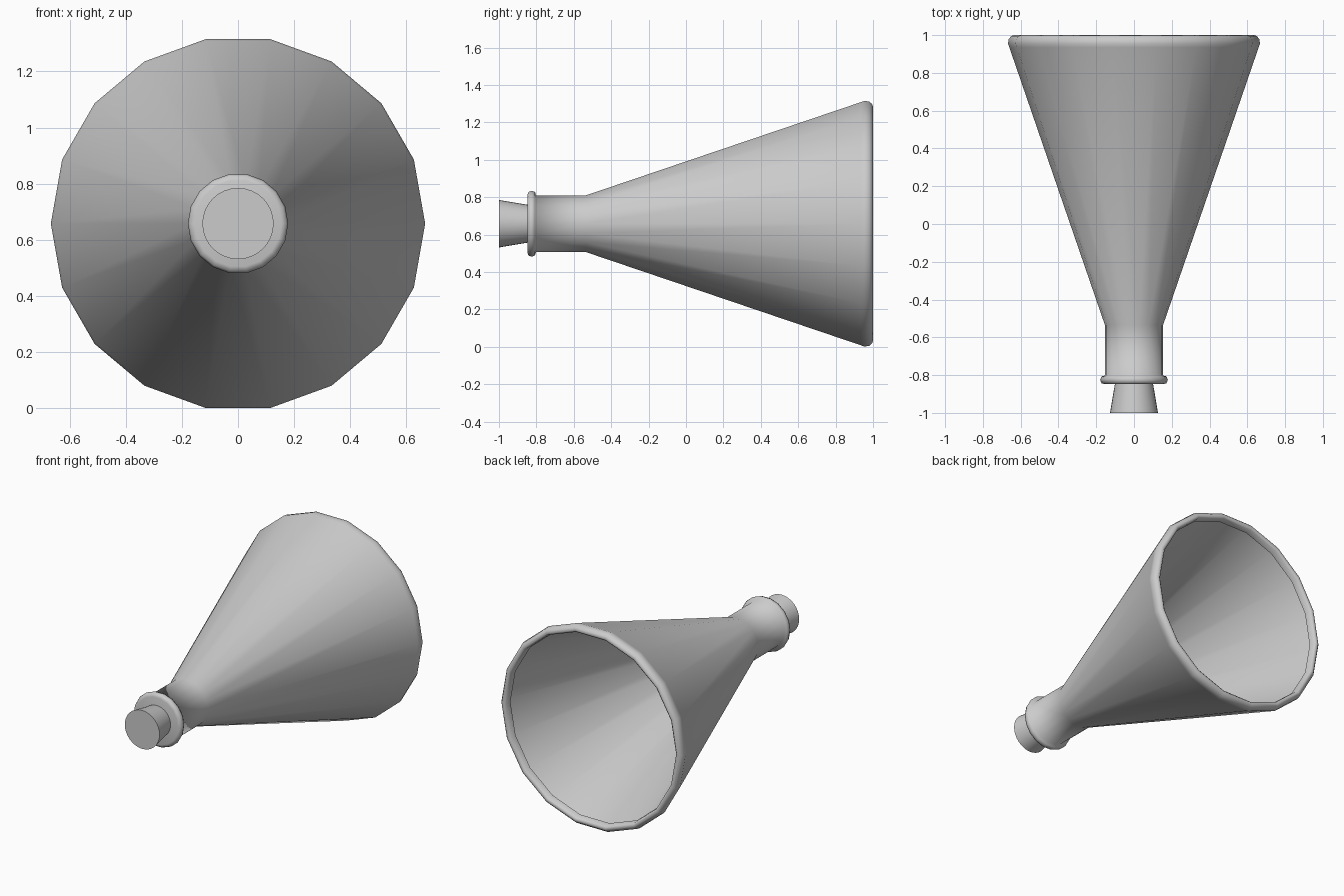
import bpy, bmesh, math

if "Cube" in bpy.data.objects:
    bpy.data.objects.remove(bpy.data.objects["Cube"])

AXIS_Z = 0.658

grey = bpy.data.materials.new("light_grey")
grey.use_nodes = True
colour = (0.6, 0.6, 0.6, 1)
grey.diffuse_color = colour
grey.node_tree.nodes["Principled BSDF"].inputs["Base Color"].default_value = colour


def lathe(name, profile, sides, smooth_angle):
    """Spin (radius, y) points around the horizontal axis; radius 0 makes a tip."""
    bm = bmesh.new()
    rings = []
    for r, y in profile:
        count = sides if r > 0 else 1
        rings.append([bm.verts.new((r * math.cos(math.tau * i / sides), y,
                                    AXIS_Z + r * math.sin(math.tau * i / sides)))
                      for i in range(count)])
    # Wound so that a profile running from front to back faces outward
    for a, b in zip(rings, rings[1:]):
        for i in range(sides):
            j = (i + 1) % sides
            corners = [a[i % len(a)], a[j % len(a)], b[j % len(b)], b[i % len(b)]]
            bm.faces.new(list(dict.fromkeys(corners)))
    bm.normal_update()
    mesh = bpy.data.meshes.new(name)
    bm.to_mesh(mesh)
    bm.free()
    mesh.materials.append(grey)
    obj = bpy.data.objects.new(name, mesh)
    bpy.context.collection.objects.link(obj)
    bpy.ops.object.select_all(action="DESELECT")
    obj.select_set(True)
    bpy.context.view_layer.objects.active = obj
    bpy.ops.object.shade_smooth_by_angle(angle=math.radians(smooth_angle))


# Thin shell: collar, neck, flared bell and a rolled lip
collar = [(0, -0.848), (0.155, -0.848), (0.172, -0.843), (0.179, -0.825),
          (0.172, -0.807), (0.154, -0.802)]
bell = [(0.154, -0.535), (0.66, 0.935)]
lip = [(0.667, 0.955), (0.663, 0.98), (0.65, 0.995), (0.635, 1.0),
       (0.622, 0.99), (0.618, 0.95)]
lathe("horn_shell", collar + bell + lip, 18, 100)

# Tapered mouthpiece
lathe("mouthpiece", [(0, -1.0), (0.127, -1.0), (0.1, -0.84)], 32, 40)
